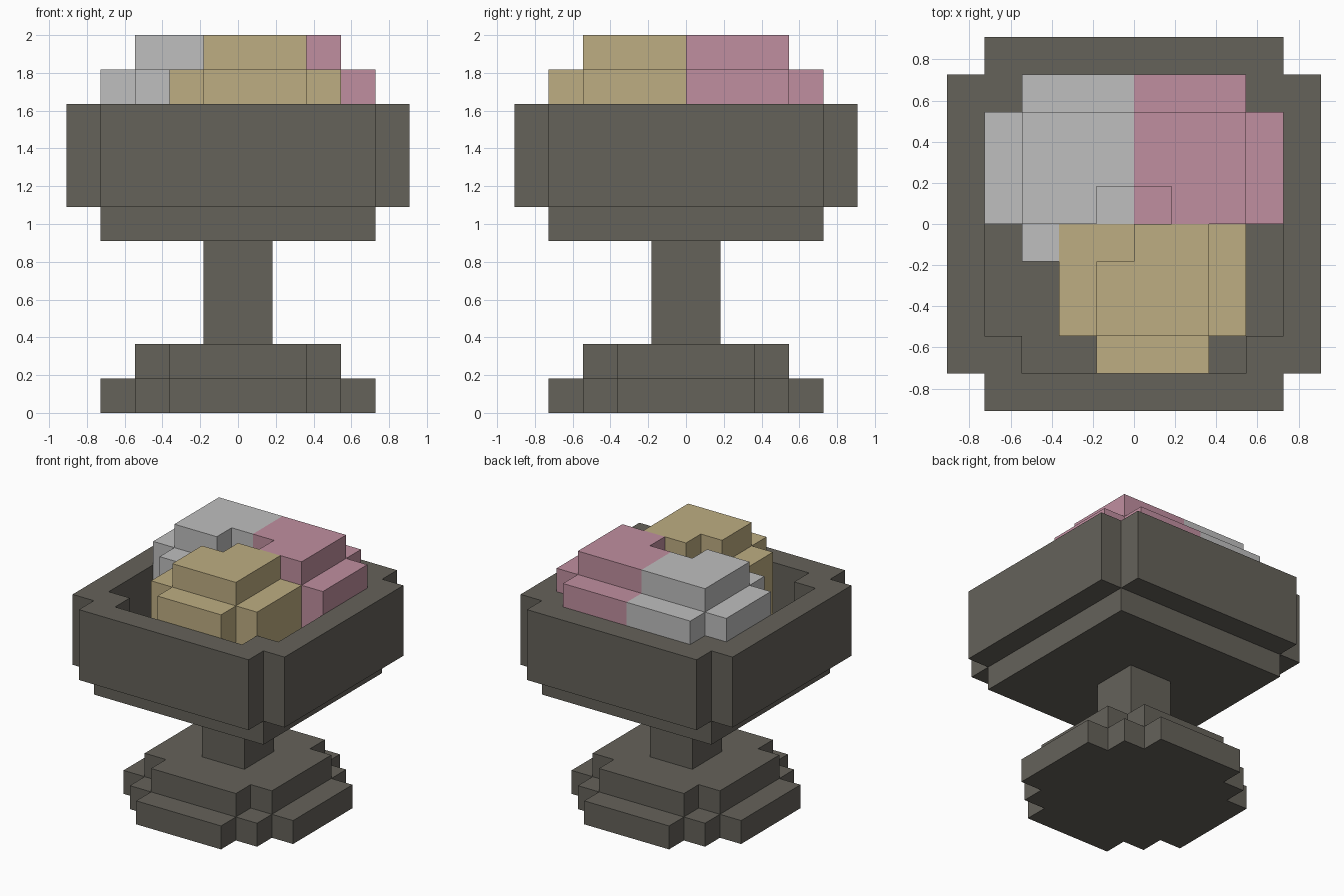
import bpy
import bmesh
import math
from mathutils import Vector

U = 2 / 11  # edge length of one block

cube = bpy.data.objects.get("Cube")
if cube:
    bpy.data.objects.remove(cube)


def material(name, color):
    mat = bpy.data.materials.new(name)
    mat.use_nodes = True
    mat.diffuse_color = (*color, 1)
    bsdf = mat.node_tree.nodes["Principled BSDF"]
    bsdf.inputs["Base Color"].default_value = (*color, 1)
    bsdf.inputs["Roughness"].default_value = 0.9
    return mat


def box(x0, x1, y0, y1, z0, z1):
    """Set of block cells filling a box, in block units."""
    return {(x, y, z) for x in range(x0, x1) for y in range(y0, y1) for z in range(z0, z1)}


def cross(a, b, z0, z1):
    """Square of half width a whose corners are cut back to b."""
    return box(-a, a, -b, b, z0, z1) | box(-b, b, -a, a, z0, z1)


def build(name, cells, mat):
    """Skin the outside of a set of cells and merge the flat areas."""
    bm = bmesh.new()
    for cell in cells:
        centre = Vector(cell) + Vector((0.5, 0.5, 0.5))
        for axis in range(3):
            for sign in (-1, 1):
                n = Vector((0, 0, 0))
                n[axis] = sign
                if tuple(int(c + d) for c, d in zip(cell, n)) in cells:
                    continue
                s, t = Vector((0, 0, 0)), Vector((0, 0, 0))
                s[(axis + 1) % 3] = 0.5
                t[(axis + 2) % 3] = 0.5 * sign
                mid = centre + n / 2
                corners = (mid - s - t, mid + s - t, mid + s + t, mid - s + t)
                bm.faces.new([bm.verts.new(c * U) for c in corners])
    bmesh.ops.remove_doubles(bm, verts=bm.verts, dist=0.001)
    bmesh.ops.dissolve_limit(bm, angle_limit=math.radians(1), verts=bm.verts, edges=bm.edges)
    mesh = bpy.data.meshes.new(name)
    bm.to_mesh(mesh)
    bm.free()
    mesh.materials.append(mat)
    obj = bpy.data.objects.new(name, mesh)
    bpy.context.collection.objects.link(obj)
    return obj


stone = material("dark_stone", (0.130, 0.122, 0.102))
white = material("pale_grey", (0.52, 0.52, 0.52))
pink = material("dusty_pink", (0.53, 0.275, 0.35))
gold = material("sandy_gold", (0.515, 0.423, 0.223))

# Stepped foot, stem and hollow bowl
build("foot_bottom", cross(4, 2, 0, 1) | box(-3, 3, -3, 3, 0, 1), stone)
build("foot_top", cross(3, 2, 1, 2), stone)
build("stem", box(-1, 1, -1, 1, 2, 5), stone)
build("bowl_floor", box(-4, 4, -4, 4, 5, 6), stone)
build("bowl_wall", cross(5, 4, 6, 9) - cross(4, 3, 6, 9), stone)

# Rear scoops share one rounded heap, split down the middle
heap = {c for c in cross(4, 3, 6, 10) if c[1] >= 0}
heap |= box(-3, 3, 0, 3, 10, 11) - box(-1, 1, 0, 1, 10, 11)
build("white_scoop", {c for c in heap if c[0] < 0} | box(-3, -2, -1, 0, 6, 10), white)
build("pink_scoop", {c for c in heap if c[0] >= 0}, pink)

# Front scoop with a notch in its top rear corner
front = box(-2, 3, -3, 0, 6, 10) | box(-1, 2, -4, -3, 6, 10)
front |= box(-1, 2, -3, 0, 10, 11) - box(-1, 0, -1, 0, 10, 11)
build("gold_scoop", front, gold)
